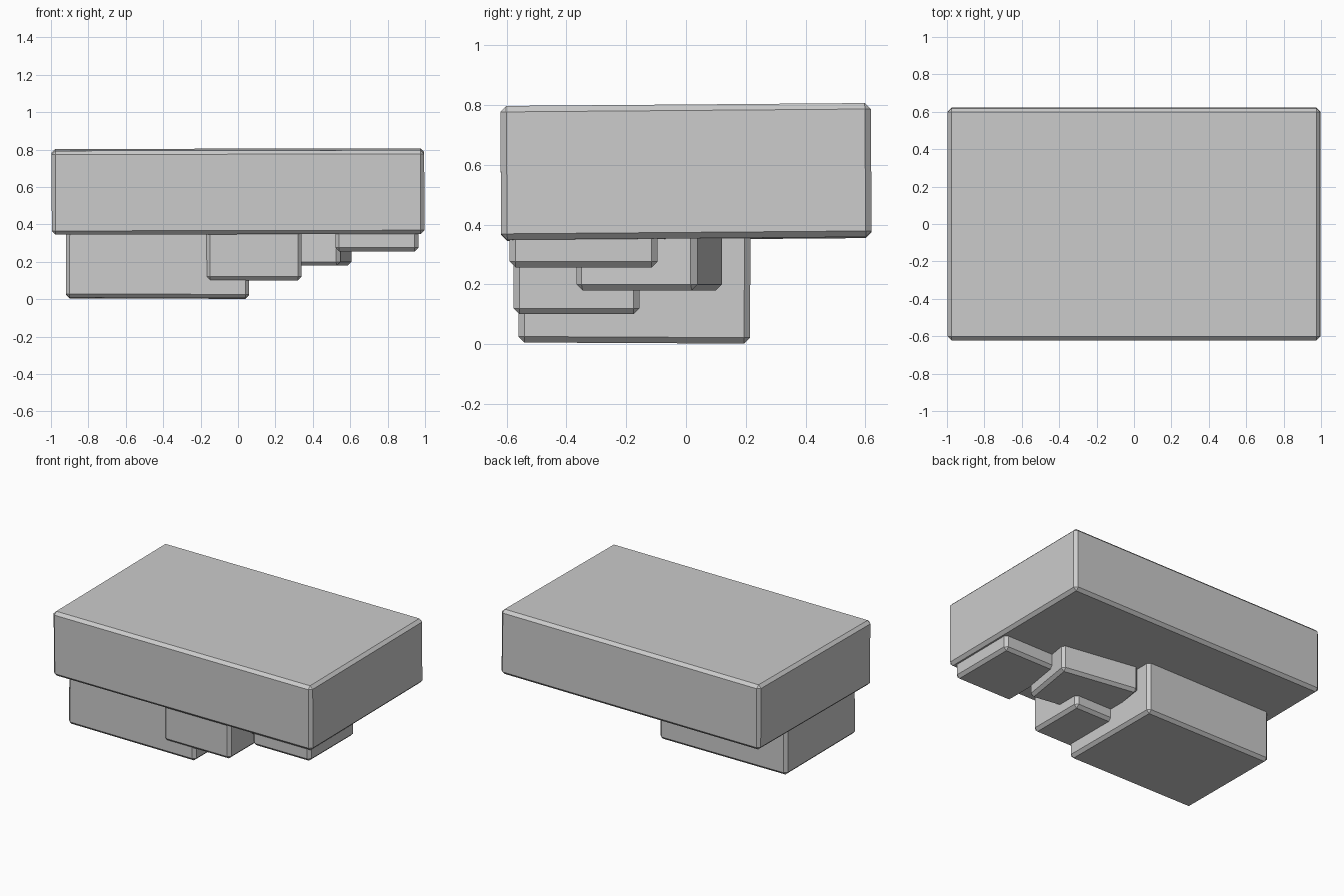
import bpy
from mathutils import Matrix, Euler, Vector

if "Cube" in bpy.data.objects:
    bpy.data.objects.remove(bpy.data.objects["Cube"])


def block(name, lo, hi, rot=(0, 0, 0), bevel=0.02):
    """Chamfered box between two corners, turned about its centre."""
    lo, hi = Vector(lo), Vector(hi)
    bpy.ops.mesh.primitive_cube_add(size=1)
    ob = bpy.context.object
    ob.name = name
    ob.data.transform(Matrix.Diagonal((*(hi - lo), 1)))
    ob.location = (lo + hi) / 2
    ob.rotation_euler = Euler(rot)
    mod = ob.modifiers.new("chamfer", 'BEVEL')
    mod.width = bevel
    mod.segments = 1
    mod.limit_method = 'ANGLE'
    return ob


# Large, very slightly tilted top slab
block("top_slab", (-0.996, -0.62, 0.352), (0.996, 0.62, 0.80), (0.008, -0.002, 0))

# Stepped blocks underneath, deepest to shallowest
block("deep_block", (-0.92, -0.56, 0.005), (0.06, 0.215, 0.38), (-0.005, 0.003, 0))
block("front_block", (-0.17, -0.577, 0.10), (0.34, -0.155, 0.38))
block("turned_block", (0.03, -0.328, 0.18), (0.58, 0.082, 0.38), (0, 0, -0.16))
block("shallow_block", (0.52, -0.59, 0.256), (0.965, -0.095, 0.38))
